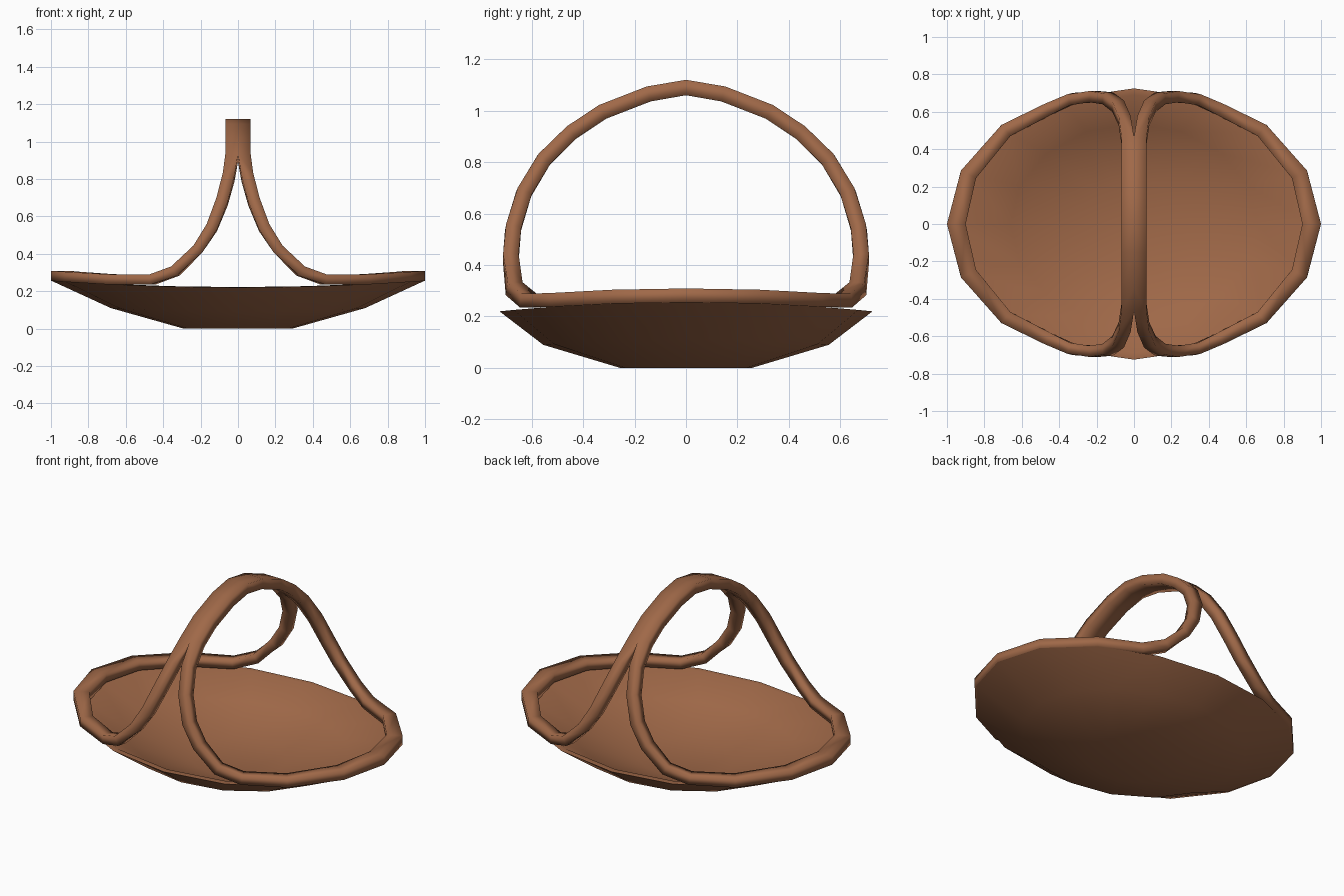
import bpy, bmesh, math
from mathutils import Vector

if "Cube" in bpy.data.objects:
    bpy.data.objects.remove(bpy.data.objects["Cube"])

brown = bpy.data.materials.new("brown_wicker")
brown.diffuse_color = (0.35, 0.14, 0.065, 1)
brown.use_nodes = True
brown.node_tree.nodes["Principled BSDF"].inputs["Base Color"].default_value = brown.diffuse_color


def finish(bm, name):
    bmesh.ops.recalc_face_normals(bm, faces=bm.faces[:])
    for f in bm.faces:
        f.smooth = True
    mesh = bpy.data.meshes.new(name)
    bm.to_mesh(mesh)
    bm.free()
    mesh.materials.append(brown)
    obj = bpy.data.objects.new(name, mesh)
    bpy.context.collection.objects.link(obj)
    return obj


def bridge(bm, a, b, closed=True):
    n = len(a)
    for i in range(n):
        j = (i + 1) % n
        bm.faces.new((a[i], a[j], b[j], b[i]))


# Shallow oval bowl: rings of (x radius, y radius, z at sides, z at ends)
def bowl():
    bm = bmesh.new()
    rings = []
    profile = [(0.29, 0.255, 0.0, 0.0), (0.68, 0.555, 0.09, 0.11),
               (1.0, 0.725, 0.22, 0.257), (0.96, 0.69, 0.222, 0.257),
               (0.66, 0.535, 0.115, 0.135), (0.28, 0.245, 0.025, 0.025)]
    for rx, ry, z_side, z_end in profile:
        ring = []
        for k in range(16):
            t = math.tau * k / 16
            z = z_side + (z_end - z_side) * math.cos(t) ** 2
            ring.append(bm.verts.new((rx * math.cos(t), ry * math.sin(t), z)))
        rings.append(ring)
    for a, b in zip(rings, rings[1:]):
        bridge(bm, a, b)
    bm.faces.new(rings[0])
    bm.faces.new(rings[-1])
    obj = finish(bm, "bowl")
    bpy.context.view_layer.objects.active = obj
    obj.select_set(True)
    bpy.ops.object.shade_smooth_by_angle(angle=math.radians(60))


# Handle flowing into rim: one quarter swept with a square section, then mirrored.
# Each point: x, y, z, half width outward, half width sideways
def handle_and_rim():
    path = [(0.033, 0, 1.09, 0.03, 0.033), (0.033, 0.145, 1.065, 0.03, 0.033),
            (0.033, 0.325, 0.995, 0.03, 0.033), (0.034, 0.445, 0.915, 0.03, 0.033),
            (0.05, 0.552, 0.81, 0.03, 0.032), (0.085, 0.63, 0.68, 0.03, 0.032),
            (0.14, 0.672, 0.54, 0.03, 0.031), (0.215, 0.681, 0.425, 0.03, 0.03),
            (0.335, 0.668, 0.308, 0.03, 0.029), (0.46, 0.613, 0.262, 0.034, 0.027),
            (0.685, 0.5, 0.264, 0.038, 0.027), (0.885, 0.265, 0.277, 0.045, 0.027),
            (0.95, 0, 0.282, 0.05, 0.027)]
    pts = [Vector(p[:3]) for p in path]
    flip = Vector((1, -1, 1))
    ext = [pts[1] * flip] + pts + [pts[-2] * flip]
    bm = bmesh.new()
    rings = []
    for i, (x, y, z, out, side) in enumerate(path):
        t = (ext[i + 2] - pts[i]).normalized() + (pts[i] - ext[i]).normalized()
        t.normalize()
        ref = Vector((0, y, max(z - 0.42, 0))) if z > 0.35 else Vector((x, y / 0.52, 0))
        n = (ref - t * ref.dot(t)).normalized()
        s = t.cross(n)
        ring = []
        for a, b in ((1, 1), (-1, 1), (-1, -1), (1, -1)):
            p = pts[i] + n * out * a + s * side * b
            if p.x < 0.006:
                p.x = 0
            if y == 0:
                p.y = 0
            ring.append(bm.verts.new(p))
        rings.append(ring)
    for a, b in zip(rings, rings[1:]):
        bridge(bm, a, b)
    # Open the inner faces so both halves join into one band at the top
    inner = [f for f in bm.faces if all(v.co.x == 0 for v in f.verts)]
    bmesh.ops.delete(bm, geom=inner, context='FACES_ONLY')
    obj = finish(bm, "handle_and_rim")
    m = obj.modifiers.new("mirror", 'MIRROR')
    m.use_axis = (True, True, False)
    m.merge_threshold = 0.001


bowl()
handle_and_rim()
